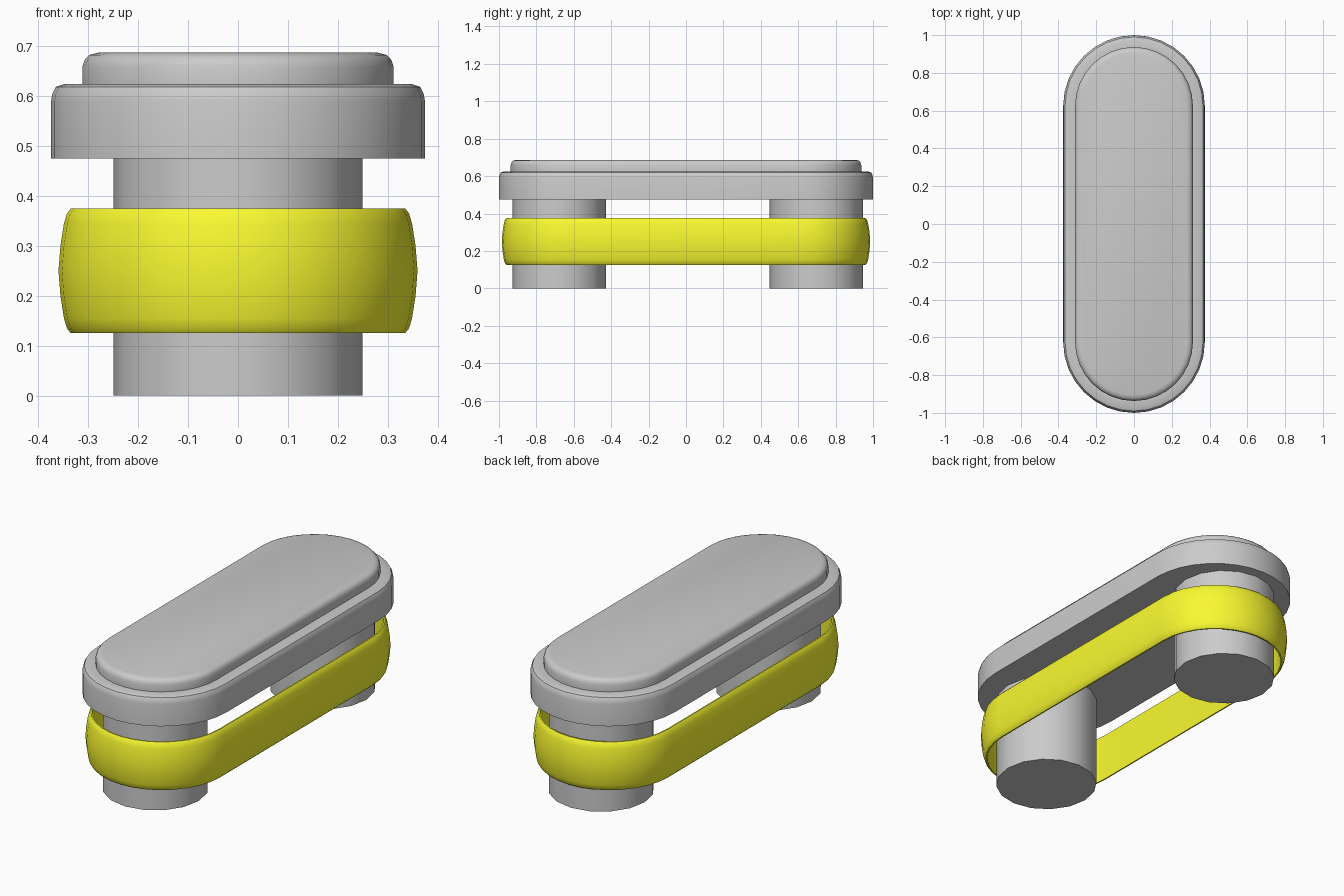
import bpy, bmesh, math

if "Cube" in bpy.data.objects:
    bpy.data.objects.remove(bpy.data.objects["Cube"])

ARC = 16          # segments per rounded end
CENTRE = 0.625    # y of the rounded-end centres


def finish(name, bm, colour=None):
    bmesh.ops.recalc_face_normals(bm, faces=bm.faces)
    me = bpy.data.meshes.new(name)
    bm.to_mesh(me)
    bm.free()
    ob = bpy.data.objects.new(name, me)
    bpy.context.collection.objects.link(ob)
    if colour:
        mat = bpy.data.materials.new(name + "_material")
        mat.diffuse_color = colour
        mat.use_nodes = True
        mat.node_tree.nodes["Principled BSDF"].inputs["Base Color"].default_value = mat.diffuse_color
        me.materials.append(mat)
    bpy.ops.object.select_all(action='DESELECT')
    ob.select_set(True)
    bpy.context.view_layer.objects.active = ob
    bpy.ops.object.shade_smooth_by_angle(angle=math.radians(35))
    return ob


def stadium(r):
    pts = []
    for side, start in ((1, 0), (-1, math.pi)):
        for i in range(ARC + 1):
            a = start + math.pi * i / ARC
            pts.append((r * math.cos(a), side * CENTRE + r * math.sin(a)))
    return pts


def loft(name, profile, ring=False, colour=None):
    """Sweep a (radius, z) profile round a stadium outline, capped or closed into a ring."""
    bm = bmesh.new()
    loops = [[bm.verts.new((x, y, z)) for x, y in stadium(r)] for r, z in profile]
    pairs = list(zip(loops, loops[1:]))
    if ring:
        pairs.append((loops[-1], loops[0]))
    else:
        bm.faces.new(loops[0])
        bm.faces.new(loops[-1])
    for a, b in pairs:
        for i in range(len(a)):
            j = (i + 1) % len(a)
            bm.faces.new((a[i], a[j], b[j], b[i]))
    return finish(name, bm, colour)


# Stepped top plate
loft("top_plate", [(0.375, 0.475), (0.375, 0.59), (0.372, 0.606), (0.365, 0.619),
                   (0.348, 0.625), (0.312, 0.625), (0.312, 0.66), (0.307, 0.674),
                   (0.298, 0.683), (0.28, 0.6875)])

# Yellow band looped round the posts
loft("band", [(0.335, 0.125), (0.343, 0.135), (0.349, 0.155), (0.356, 0.2), (0.36, 0.25),
              (0.356, 0.3), (0.349, 0.345), (0.343, 0.365), (0.335, 0.375),
              (0.328, 0.375), (0.328, 0.125)],
     ring=True, colour=(0.95, 0.95, 0.03, 1))

# Two posts
for name, y in (("front_post", -0.678), ("back_post", 0.696)):
    bm = bmesh.new()
    bmesh.ops.create_cone(bm, cap_ends=True, segments=16, radius1=0.25, radius2=0.25, depth=0.48)
    bmesh.ops.translate(bm, verts=bm.verts, vec=(0, y, 0.24))
    finish(name, bm)
